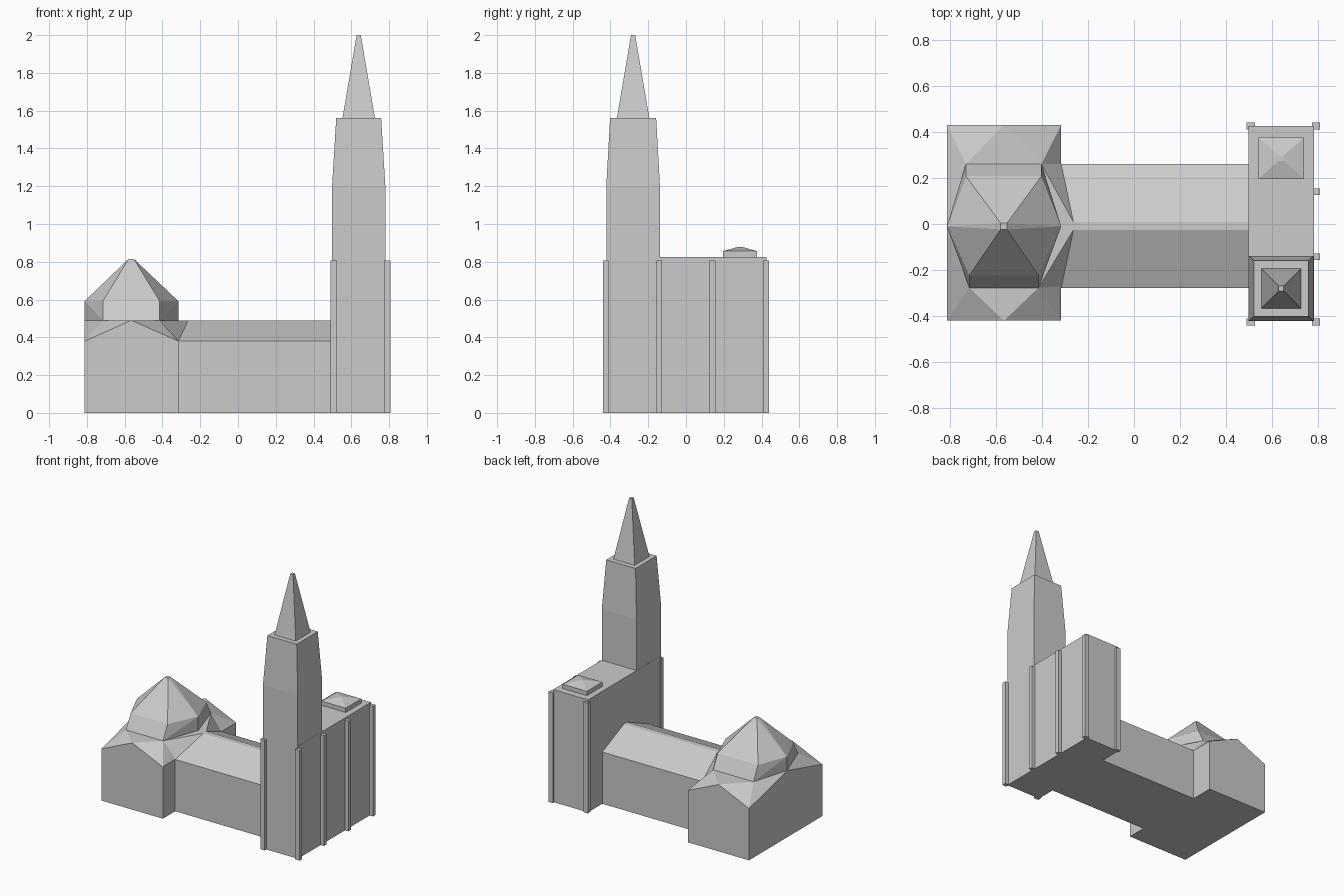
import bpy, bmesh
from math import cos, pi

if "Cube" in bpy.data.objects:
    bpy.data.objects.remove(bpy.data.objects["Cube"])


def hull(name, points):
    """Convex flat-faced solid around a few corner points."""
    bm = bmesh.new()
    for p in points:
        bm.verts.new(p)
    res = bmesh.ops.convex_hull(bm, input=bm.verts[:])
    loose = [v for v in bm.verts if not v.link_faces]
    bmesh.ops.delete(bm, geom=loose, context='VERTS')
    bmesh.ops.dissolve_limit(bm, angle_limit=0.01, verts=bm.verts[:], edges=bm.edges[:])
    bmesh.ops.recalc_face_normals(bm, faces=bm.faces[:])
    me = bpy.data.meshes.new(name)
    bm.to_mesh(me)
    bm.free()
    ob = bpy.data.objects.new(name, me)
    bpy.context.collection.objects.link(ob)
    return ob


def rect(cx, cy, hx, hy, z):
    return [(cx + sx * hx, cy + sy * hy, z) for sx in (-1, 1) for sy in (-1, 1)]


def frustum(name, cx, cy, rings):
    """Stack of rectangles (half x, half y, z)."""
    return hull(name, [p for hx, hy, z in rings for p in rect(cx, cy, hx, hy, z)])


EAVE, RIDGE = 0.38, 0.49

# Facade block with its corner and face pilasters
frustum("facade_block", 0.639, 0.002, [(0.142, 0.423, 0), (0.142, 0.423, 0.825)])
posts = [(0.79, y) for y in (-0.425, -0.142, 0.14, 0.425)] + [(0.507, -0.425), (0.507, 0.425)]
for i, (x, y) in enumerate(posts):
    frustum(f"pilaster_{i + 1}", x, y, [(0.018, 0.015, 0), (0.018, 0.015, 0.808)])

# Tall tower and spire
TX, TY = 0.639, -0.28
frustum("tower", TX, TY, [(0.141, 0.142, 0.8), (0.141, 0.142, 1.2), (0.119, 0.122, 1.56)])
frustum("spire", TX, TY, [(0.086, 0.086, 1.56), (0.011, 0.011, 2.0)])

# Low cap on the unfinished tower
frustum("low_cap_base", 0.639, 0.286, [(0.098, 0.09, 0.82), (0.098, 0.09, 0.857)])
frustum("low_cap_roof", 0.639, 0.286, [(0.098, 0.09, 0.857), (0.012, 0.012, 0.878)])

# Elongated six-sided drum outline, side vertices first
CX, CY = -0.565, -0.01


def drum_ring(z, yb, yf):
    return [(-0.812, CY, z), (-0.316, CY, z),
            (-0.73, yb, z), (-0.402, yb, z), (-0.715, yf, z), (-0.415, yf, z)]


low = drum_ring(RIDGE, 0.26, -0.277)
high = drum_ring(0.592, 0.208, -0.223)

# Crossing block: gabled walls rising to the foot of the drum
XL, XR, YF, YB = -0.812, -0.316, -0.42, 0.43
body = [(x, y, z) for x in (XL, XR) for y in (YF, YB) for z in (0, EAVE)]
body += [(CX, YF, RIDGE), (CX, YB, RIDGE), low[0]] + low[2:]
hull("crossing_block", body)

# Nave with a narrow flat ridge, and the roof piece joining it to the crossing
NF, NB, RF, RB = -0.277, 0.26, -0.026, 0.009
start = [(XR, y, z) for y in (NF, NB) for z in (0, EAVE)]
ridge_start = [(-0.263, RF, RIDGE), (-0.263, RB, RIDGE)]
end = [(0.52, y, z) for y in (NF, NB) for z in (0, EAVE)]
end += [(0.52, RF, RIDGE), (0.52, RB, RIDGE)]
hull("nave", start + ridge_start + end)
hull("nave_roof_join", start + ridge_start + [low[3], low[5],
                                              (low[3][0], NB, 0), (low[5][0], NF, 0)])

# Drum and its faceted roof
hull("drum", low + high)
top = [(CX + 0.014 * sx, CY + 0.014 * sy, 0.815) for sx in (-1, 1) for sy in (-1, 1)]
hull("drum_roof", high + top)
